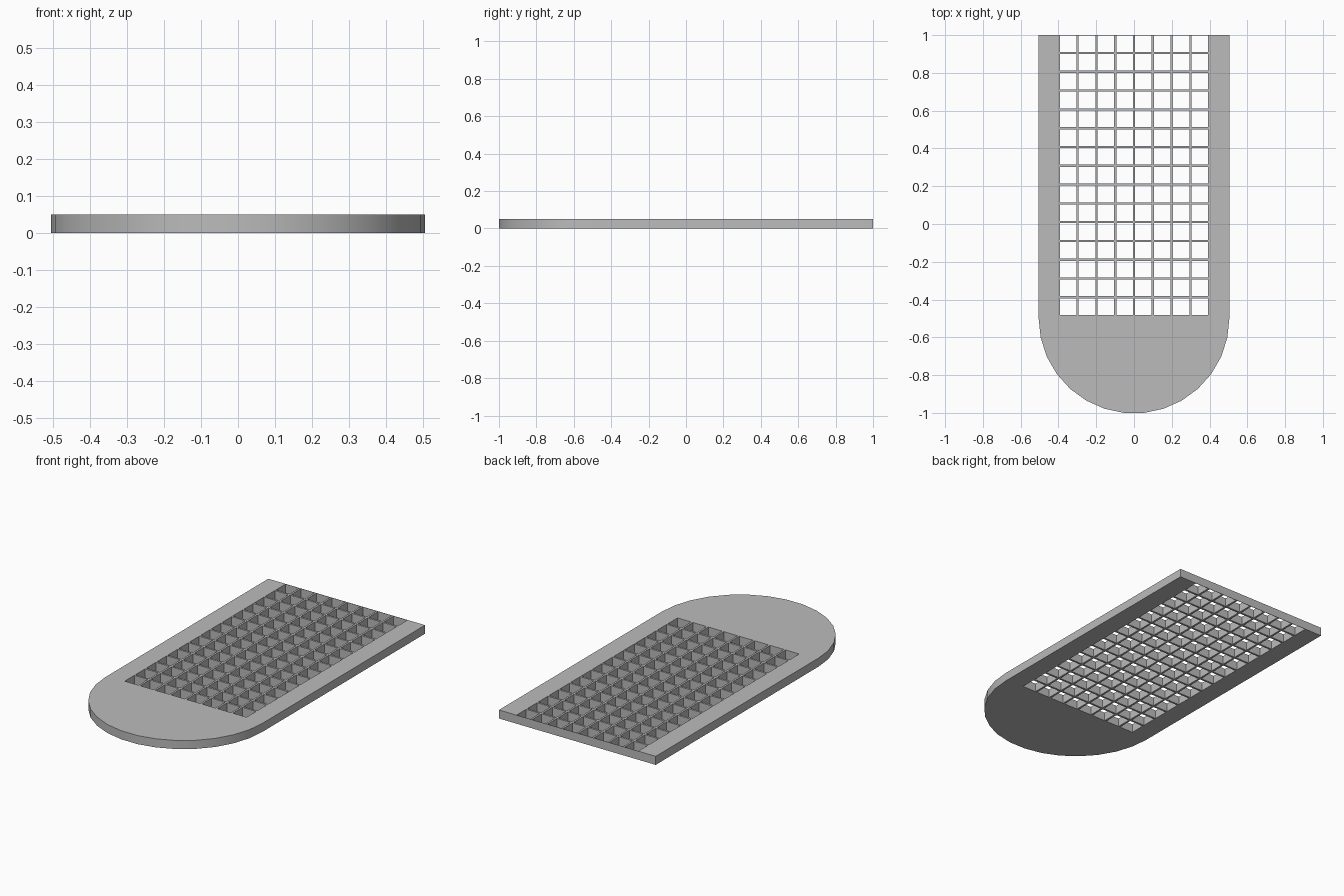
import bpy
import bmesh
from math import pi, cos, sin, radians
from mathutils import Matrix, Vector

if "Cube" in bpy.data.objects:
    bpy.data.objects.remove(bpy.data.objects["Cube"], do_unlink=True)

HEIGHT = 0.05
RADIUS = 0.505          # half width and nose radius
BACK = 1.0
NOSE_SIDES = 15
CELL, BAR = 0.088, 0.0115
PITCH = CELL + BAR
COLUMNS, ROWS = 8, 15
HALF = (COLUMNS * PITCH - BAR) / 2
FIRST_ROW = -0.482      # front edge of the grille opening

grey = bpy.data.materials.new("plain grey")
grey.use_nodes = True
colour = (0.5, 0.5, 0.5, 1)
grey.diffuse_color = colour
grey.node_tree.nodes["Principled BSDF"].inputs["Base Color"].default_value = colour


def finish(name, bm):
    bmesh.ops.recalc_face_normals(bm, faces=bm.faces)
    mesh = bpy.data.meshes.new(name)
    bm.to_mesh(mesh)
    bm.free()
    mesh.materials.append(grey)
    obj = bpy.data.objects.new(name, mesh)
    bpy.context.collection.objects.link(obj)
    return obj


def add_box(bm, x0, x1, y0, y1):
    centre = Vector(((x0 + x1) / 2, (y0 + y1) / 2, HEIGHT / 2))
    scale = Matrix.Diagonal((x1 - x0, y1 - y0, HEIGHT, 1))
    bmesh.ops.create_cube(bm, size=1, matrix=Matrix.Translation(centre) @ scale)


# Frame: U-shaped plate with a rounded nose
nose_y = -1 + RADIUS * cos(pi / NOSE_SIDES / 2)
outline = [(-HALF, BACK), (-RADIUS, BACK)]
for i in range(NOSE_SIDES + 1):
    a = pi + pi * i / NOSE_SIDES
    outline.append((RADIUS * cos(a), nose_y + RADIUS * sin(a)))
outline += [(RADIUS, BACK), (HALF, BACK), (HALF, FIRST_ROW), (-HALF, FIRST_ROW)]
bm = bmesh.new()
base = bm.faces.new([bm.verts.new((x, y, 0)) for x, y in outline])
top = bmesh.ops.extrude_face_region(bm, geom=[base], use_keep_orig=True)["geom"]
bmesh.ops.translate(bm, vec=(0, 0, HEIGHT),
                    verts=[g for g in top if isinstance(g, bmesh.types.BMVert)])
frame = finish("frame", bm)

# Grille: lengthwise bars and cross bars
bm = bmesh.new()
for i in range(1, COLUMNS):
    x = -HALF + i * PITCH
    add_box(bm, x - BAR, x, FIRST_ROW, BACK)
for i in range(1, ROWS):
    y = FIRST_ROW + i * PITCH
    add_box(bm, -HALF, HALF, y - BAR, y)
finish("grille", bm)

# Thin wall closing the back of the grille
bm = bmesh.new()
add_box(bm, -HALF, HALF, BACK - 0.002, BACK)
finish("back_wall", bm)

# Smooth nose with crisp rims
bpy.ops.object.select_all(action="DESELECT")
frame.select_set(True)
bpy.context.view_layer.objects.active = frame
bpy.ops.object.shade_smooth_by_angle(angle=radians(30))
